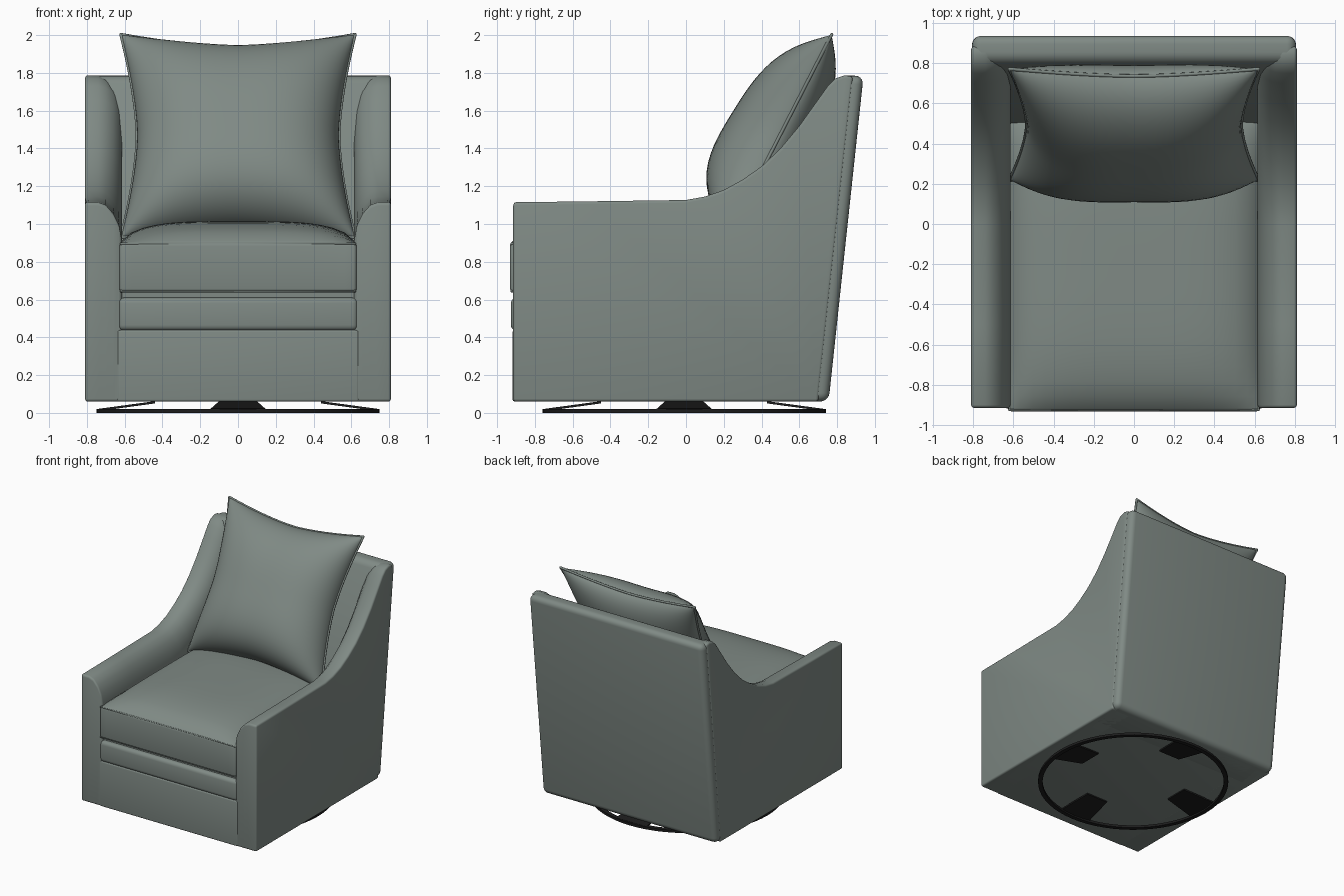
import bpy, bmesh, math
from mathutils import Vector

if "Cube" in bpy.data.objects:
    bpy.data.objects.remove(bpy.data.objects["Cube"])


def material(name, col):
    m = bpy.data.materials.new(name)
    m.diffuse_color = (*col, 1)
    m.use_nodes = True
    m.node_tree.nodes["Principled BSDF"].inputs["Base Color"].default_value = m.diffuse_color
    return m


FABRIC = material("grey green fabric", (0.215, 0.255, 0.235))
METAL = material("black metal", (0.012, 0.012, 0.012))


def finish(bm, name, mat, bevel=0, segs=4, mirror=False, angle=40):
    """Turn a bmesh into an object, bake bevel and mirror, shade smooth."""
    bmesh.ops.remove_doubles(bm, verts=bm.verts, dist=1e-5)
    bmesh.ops.recalc_face_normals(bm, faces=bm.faces)
    me = bpy.data.meshes.new(name)
    bm.to_mesh(me)
    bm.free()
    ob = bpy.data.objects.new(name, me)
    bpy.context.collection.objects.link(ob)
    me.materials.append(mat)
    if bevel:
        b = ob.modifiers.new("bevel", 'BEVEL')
        b.width, b.segments = bevel, segs
        b.limit_method, b.angle_limit = 'ANGLE', math.radians(45)
    if mirror:
        m = ob.modifiers.new("mirror", 'MIRROR')
        m.use_mirror_merge = False
    bpy.ops.object.select_all(action='DESELECT')
    bpy.context.view_layer.objects.active = ob
    ob.select_set(True)
    bpy.ops.object.convert(target='MESH')
    bpy.ops.object.shade_smooth_by_angle(angle=math.radians(angle))
    return ob


def loft(rings):
    """Closed solid through equal-length rings, capped at both ends."""
    bm = bmesh.new()
    rows = [[bm.verts.new(p) for p in r] for r in rings]
    n = len(rows[0])
    for a, b in zip(rows, rows[1:]):
        for i in range(n):
            j = (i + 1) % n
            bm.faces.new((a[i], a[j], b[j], b[i]))
    bm.faces.new(rows[0])
    bm.faces.new(rows[-1])
    return bm


def prism(profile, x):
    return loft([[(s * x, y, z) for y, z in profile] for s in (-1, 1)])


def box(name, x, y0, y1, z0, z1, bevel):
    return finish(prism([(y0, z0), (y1, z0), (y1, z1), (y0, z1)], x), name, FABRIC, bevel)


def piping(name, pts, r=0.007):
    cu = bpy.data.curves.new(name, 'CURVE')
    cu.dimensions = '3D'
    cu.bevel_depth, cu.bevel_resolution = r, 2
    sp = cu.splines.new('POLY')
    sp.points.add(len(pts) - 1)
    for p, c in zip(sp.points, pts):
        p.co = (*c, 1)
    sp.use_cyclic_u = True
    ob = bpy.data.objects.new(name, cu)
    bpy.context.collection.objects.link(ob)
    cu.materials.append(FABRIC)


# Arms: sweeping side profile, rolled over on the inner side
top = [(-0.915, 1.115), (-0.5, 1.12), (0.0, 1.127), (0.1, 1.145), (0.2, 1.18), (0.3, 1.235),
       (0.4, 1.305), (0.5, 1.40), (0.6, 1.52), (0.7, 1.66), (0.75, 1.73), (0.79, 1.77),
       (0.84, 1.787), (0.885, 1.78)]
rings = []
for x, d in [(0.81, 0), (0.74, 0), (0.70, 0.015), (0.66, 0.06), (0.63, 0.12), (0.615, 0.2)]:
    ring = [(x, 0.70, 0.06), (x, -0.915, 0.06)]
    for i, (y, z) in enumerate(top):
        a, b = top[max(i - 1, 0)], top[min(i + 1, len(top) - 1)]
        t = Vector((b[0] - a[0], b[1] - a[1])).normalized()
        ring.append((x, y + (0.4 * t.y * d if 0 < i < len(top) - 1 else 0), z - t.x * d))
    rings.append(ring)
finish(loft(rings), "arms", FABRIC, 0.018, 3, mirror=True)

# Sloping back
finish(prism([(0.42, 0.06), (0.755, 0.06), (0.94, 1.785), (0.81, 1.785), (0.5, 0.9)], 0.806),
       "back", FABRIC, 0.045, 5)

# Front panel, rail and underside
box("lower_body", 0.64, -0.918, 0.72, 0.06, 0.44, 0.012)
box("front_rail", 0.635, -0.927, 0.5, 0.435, 0.61, 0.03)
box("seat_deck", 0.63, -0.89, 0.5, 0.58, 0.68, 0.0)

# Seat cushion with a crowned top
N = 20
Y0, Y1, W = -0.932, 0.55, 0.628
bm = bmesh.new()


def seat_pt(i, j, k):
    a, b = 2 * i / N - 1, 2 * j / N - 1
    crown = 0.115 * ((1 - a ** 4) * (1 - b ** 4)) ** 0.7
    return (a * W, Y0 + (b + 1) / 2 * (Y1 - Y0), 0.90 + crown if k else 0.64)


for k in (0, 1):
    g = [[bm.verts.new(seat_pt(i, j, k)) for j in range(N + 1)] for i in range(N + 1)]
    for i in range(N):
        for j in range(N):
            bm.faces.new((g[i][j], g[i + 1][j], g[i + 1][j + 1], g[i][j + 1]))
    rim = [g[i][0] for i in range(N)] + [g[N][j] for j in range(N)] + \
          [g[i][N] for i in range(N, 0, -1)] + [g[0][j] for j in range(N, 0, -1)]
    if k:
        for i in range(len(rim)):
            j = (i + 1) % len(rim)
            bm.faces.new((low[i], low[j], rim[j], rim[i]))
    low = rim
finish(bm, "seat_cushion", FABRIC, 0.018, 3)
for nm, z in (("upper", 0.895), ("lower", 0.645)):
    piping("seat_piping_" + nm, [(s * 0.62, y, z) for s, y in ((-1, -0.925), (1, -0.925), (1, 0.5), (-1, 0.5))])

# Leaning back pillow, pinched on all four sides
C, T, NV = Vector((0, 0.495, 1.465)), Vector((0, 0.457, 0.889)), Vector((0, -0.889, 0.457))
M = 32


def pillow_pt(a, b, side):
    u = a * 0.62 * (1 - 0.14 * (1 - abs(b) ** 1.6))
    v = b * 0.605 * (1 - 0.13 * (1 - abs(a) ** 1.6))
    h = max(0, (1 - abs(a) ** 3) * (1 - abs(b) ** 3)) ** 0.55
    w = h * (0.28 * (1 - 0.15 * b) if side > 0 else -0.17)
    return C + Vector((u, 0, 0)) + T * v + NV * w


bm = bmesh.new()
ticks = [math.sin(math.pi / 2 * (2 * i / M - 1)) for i in range(M + 1)]
for side in (1, -1):
    g = [[bm.verts.new(pillow_pt(a, b, side)) for b in ticks] for a in ticks]
    for i in range(M):
        for j in range(M):
            bm.faces.new((g[i][j], g[i + 1][j], g[i + 1][j + 1], g[i][j + 1]))
finish(bm, "back_pillow", FABRIC, angle=80)
edge = [(t, -1) for t in ticks[:-1]] + [(1, t) for t in ticks[:-1]] + \
       [(-t, 1) for t in ticks[:-1]] + [(-1, -t) for t in ticks[:-1]]
piping("pillow_piping", [pillow_pt(a, b, 1) for a, b in edge], 0.009)

# Swivel base: floor ring and four sloping straps
S = 64
bm = bmesh.new()
section = [(0.75, 0), (0.75, 0.02), (0.715, 0.02), (0.715, 0)]
rows = [[bm.verts.new((r * math.cos(2 * math.pi * i / S), r * math.sin(2 * math.pi * i / S) - 0.01, z))
         for r, z in section] for i in range(S)]
for i in range(S):
    a, b = rows[i], rows[(i + 1) % S]
    for k in range(4):
        bm.faces.new((a[k], b[k], b[(k + 1) % 4], a[(k + 1) % 4]))
finish(bm, "swivel_ring", METAL)
for q in range(4):
    c, s = round(math.cos(q * math.pi / 2)), round(math.sin(q * math.pi / 2))
    rings = [[(c * r - s * w, s * r + c * w - 0.01, z)
              for w, z in ((-h, z0), (h, z0), (h, z0 + 0.012), (-h, z0 + 0.012))]
             for r, h, z0 in ((0.735, 0.145, 0.01), (0.44, 0.1, 0.05))]
    finish(loft(rings), "swivel_strap_%d" % (q + 1), METAL)
